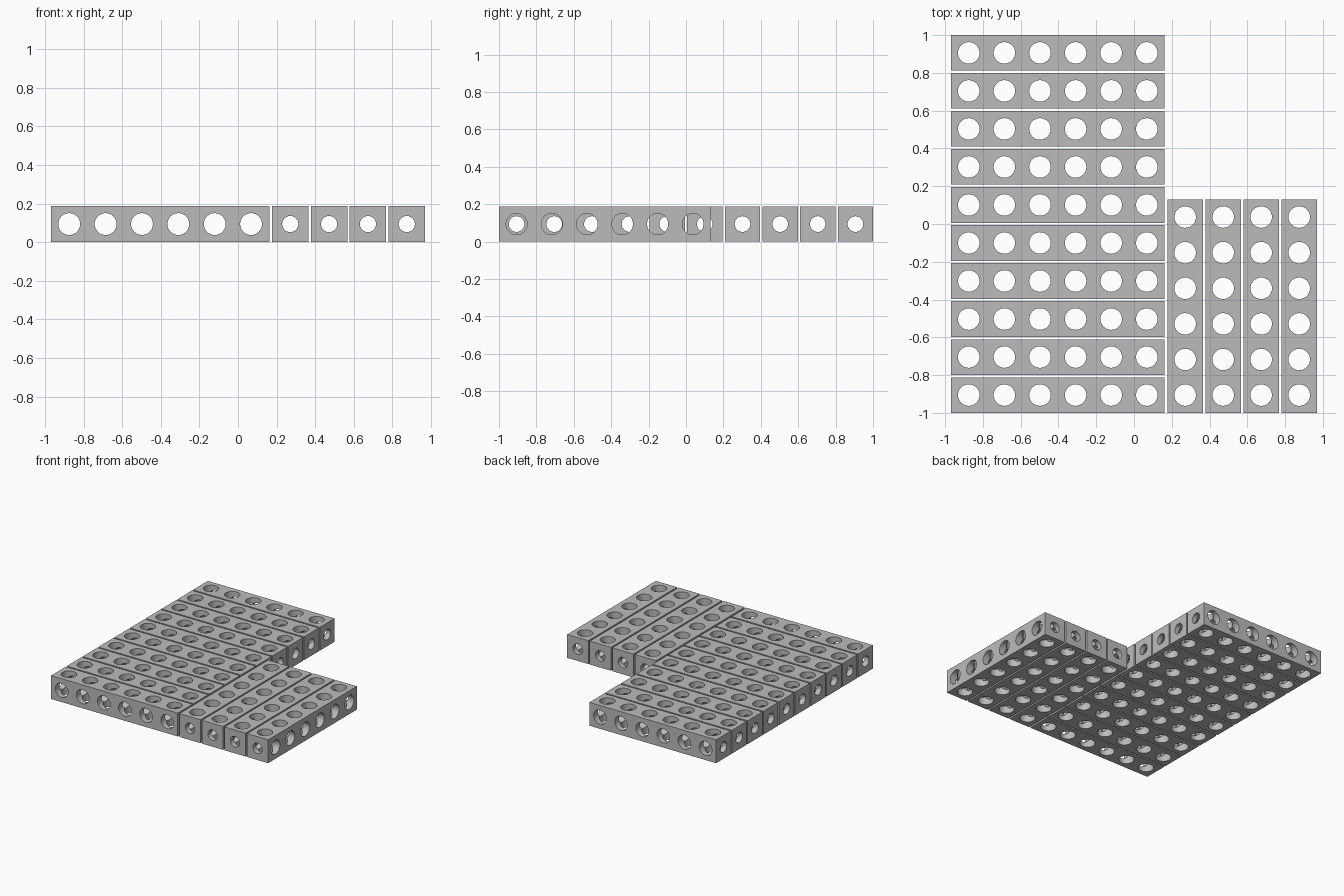
import bpy, bmesh, math
from mathutils import Matrix

if "Cube" in bpy.data.objects:
    bpy.data.objects.remove(bpy.data.objects["Cube"])

S = 0.1885          # bar thickness and hole spacing
PITCH = 0.2013      # distance between neighbouring bars
HOLES = 6
LENGTH = S * HOLES
R_CROSS, R_END = 0.057, 0.042

grey = bpy.data.materials.new("grey")
grey.diffuse_color = (0.5, 0.5, 0.5, 1)
grey.use_nodes = True
grey.node_tree.nodes["Principled BSDF"].inputs["Base Color"].default_value = grey.diffuse_color


def new_object(name, bm):
    mesh = bpy.data.meshes.new(name)
    bm.to_mesh(mesh)
    bm.free()
    obj = bpy.data.objects.new(name, mesh)
    bpy.context.collection.objects.link(obj)
    return obj


def bores(name, radius, depth, rotation, xs):
    """Row of cylinders used to drill the bar."""
    bm = bmesh.new()
    for x in xs:
        bmesh.ops.create_cone(bm, cap_ends=True, segments=32, radius1=radius,
                              radius2=radius, depth=depth,
                              matrix=Matrix.Translation((x, 0, 0)) @ rotation)
    obj = new_object(name, bm)
    obj.hide_render = True
    return obj


# Square bar lying along x
bm = bmesh.new()
bmesh.ops.create_cube(bm, size=1, matrix=Matrix.Diagonal((LENGTH, S, S, 1)))
bar = new_object("drilled_bar", bm)

# Drill the vertical, sideways and lengthwise holes
xs = [(i - (HOLES - 1) / 2) * S for i in range(HOLES)]
cutters = [
    bores("vertical_bores", R_CROSS, S * 2, Matrix.Identity(4), xs),
    bores("sideways_bores", R_CROSS - 0.0003, S * 2, Matrix.Rotation(math.pi / 2, 4, 'X'), xs),
    bores("lengthwise_bore", R_END, LENGTH * 1.2, Matrix.Rotation(math.pi / 2, 4, 'Y'), [0]),
]
for cutter in cutters:
    mod = bar.modifiers.new(cutter.name, 'BOOLEAN')
    mod.object, mod.operation, mod.solver = cutter, 'DIFFERENCE', 'EXACT'
bpy.context.view_layer.update()
drilled = bpy.data.meshes.new_from_object(bar.evaluated_get(bpy.context.evaluated_depsgraph_get()))
bar.modifiers.clear()
for obj in cutters + [bar]:
    bpy.data.objects.remove(obj)
drilled.materials.clear()
drilled.materials.append(grey)


def place(name, x, y, turn=0):
    obj = bpy.data.objects.new(name, drilled)
    obj.location = (x, y, S / 2)
    obj.rotation_euler.z = turn
    bpy.context.collection.objects.link(obj)
    return obj


# Ten bars across the left side
bars = [place(f"cross_bar_{i + 1}", -0.969 + LENGTH / 2, -1 + S / 2 + i * PITCH)
        for i in range(10)]
# Four bars running front to back on the right side
bars += [place(f"lengthwise_bar_{i + 1}", 0.969 - S / 2 - i * PITCH, -1 + LENGTH / 2, math.pi / 2)
         for i in range(4)]

# Smooth hole walls with sharp rims
bpy.ops.object.select_all(action='DESELECT')
bars[0].select_set(True)
bpy.context.view_layer.objects.active = bars[0]
bpy.ops.object.shade_smooth_by_angle(angle=math.radians(30))
